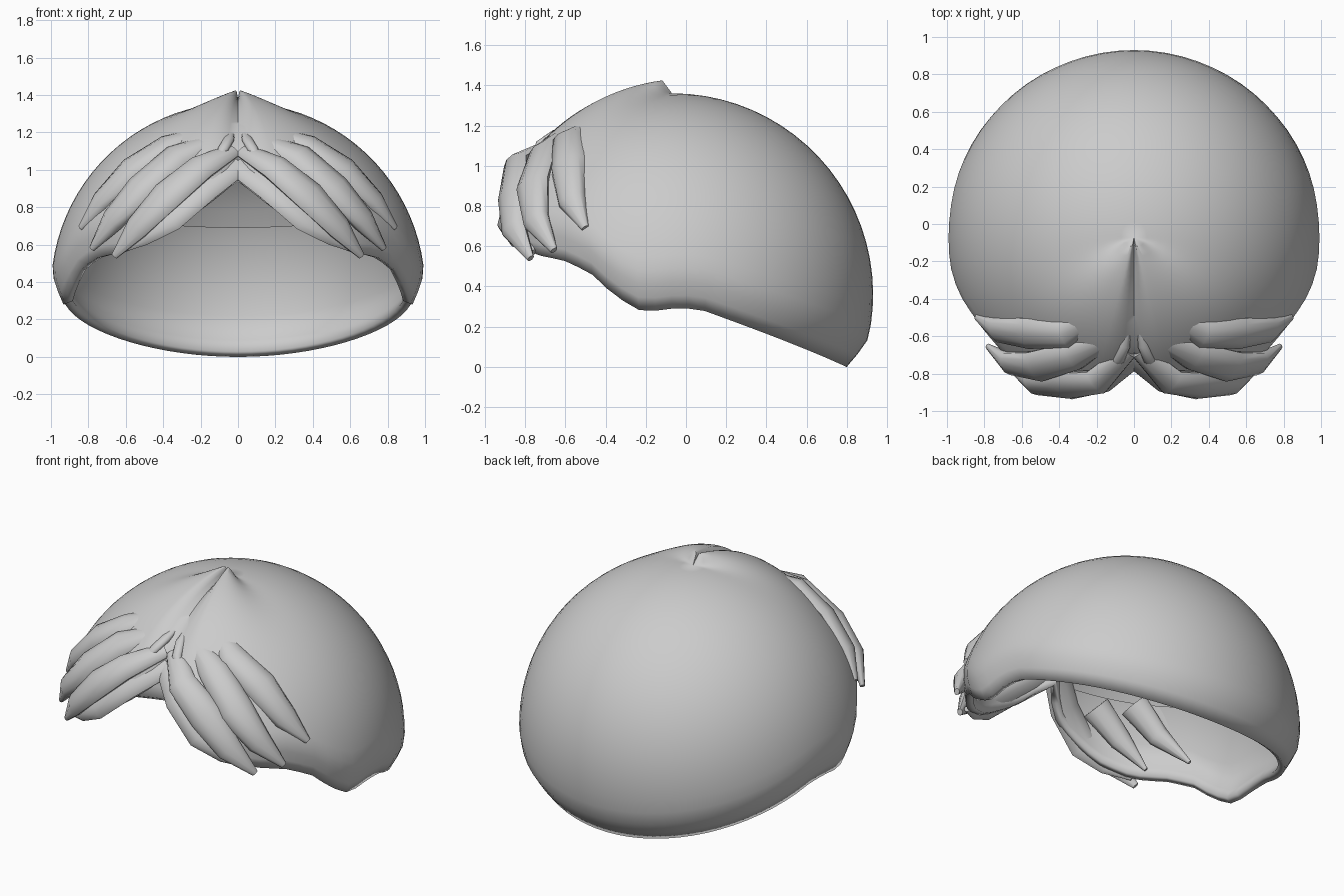
import bpy, bmesh
from math import sin, cos, pi, exp, acos, sqrt
from mathutils import Vector

cube = bpy.data.objects.get("Cube")
if cube:
    bpy.data.objects.remove(cube)

grey = bpy.data.materials.new("plain grey")
grey.use_nodes = True
GREY = (0.6, 0.6, 0.6, 1)
grey.diffuse_color = GREY
grey.node_tree.nodes["Principled BSDF"].inputs["Base Color"].default_value = GREY

CENTRE = Vector((0, -0.07, 0.36))

# Hairline height by angle from the front (0) to the side; the back is a slope
HAIRLINE = [(0, .95), (.2, .81), (.5, .64), (.73, .56), (.95, .53), (1.12, .47),
            (1.27, .35), (1.42, .27), (1.55, .29), (1.71, .29)]


def hairline(a):
    for (a0, z0), (a1, z1) in zip(HAIRLINE, HAIRLINE[1:]):
        if a <= a1:
            return z0 + (z1 - z0) * (a - a0) / (a1 - a0)
    return .337 * (1 + cos(a))


def finish(name, bm, angle=0.9):
    bmesh.ops.recalc_face_normals(bm, faces=bm.faces)
    mesh = bpy.data.meshes.new(name)
    bm.to_mesh(mesh)
    bm.free()
    mesh.materials.append(grey)
    ob = bpy.data.objects.new(name, mesh)
    bpy.context.collection.objects.link(ob)
    bpy.ops.object.select_all(action='DESELECT')
    ob.select_set(True)
    bpy.context.view_layer.objects.active = ob
    bpy.ops.object.shade_smooth_by_angle(angle=angle)
    return ob


def dome(name, edge, radius, segments=72, rings=24):
    """Open dome whose lower edge follows edge(angle)."""
    bm = bmesh.new()
    pole = bm.verts.new(CENTRE + Vector((0, 0, radius(0, 0, 1))))
    columns = []
    for i in range(segments):
        turn = 2 * pi * i / segments
        a = min(turn, 2 * pi - turn)
        end = acos((edge(a) - CENTRE.z) / radius(a, 1, 0))
        column = []
        for j in range(1, rings + 1):
            th = end * j / rings
            r = radius(a, th, end - th)
            column.append(bm.verts.new(CENTRE + r * Vector(
                (sin(th) * sin(turn), -sin(th) * cos(turn), cos(th)))))
        columns.append(column)
    for i, c in enumerate(columns):
        n = columns[(i + 1) % segments]
        bm.faces.new((pole, c[0], n[0]))
        for j in range(rings - 1):
            bm.faces.new((c[j], c[j + 1], n[j + 1], n[j]))
    return finish(name, bm)


# Main cap: swelling either side of the parting, edge tapering inward
def cap_radius(a, th, to_edge):
    curl = .06 * max(0, 1 - to_edge / .17)
    swell = .07 * max(0, 1 - th / .8) * exp(-(a / .95) ** 4) if th > 0 else 0
    groove = .045 * exp(-(a / .11) ** 2) if th > 0 else 0
    return 1 - curl + swell - groove


cap = dome("hair_cap", hairline, cap_radius)
shell = cap.modifiers.new("thickness", 'SOLIDIFY')
shell.thickness = .045
shell.offset = -1

# Lining inside the crown
dome("inner_lining", lambda a: .69 + .3 * (1 + cos(a)) / 2,
     lambda a, th, d: .935, rings=12)


def lock(name, path, sides=10):
    """Tapered flat lock; path holds x, z, distance from centre, width, depth."""
    pts = []
    for x, z, r, w, d in path:
        y = -sqrt(r * r - x * x - (z - CENTRE.z) ** 2)
        pts.append(Vector((x, y + CENTRE.y, z)))
    for side, label in ((1, "left"), (-1, "right")):
        bm = bmesh.new()
        rings = []
        for i, p in enumerate(pts):
            along = (pts[min(i + 1, len(pts) - 1)] - pts[max(i - 1, 0)]).normalized()
            across = along.cross(p - CENTRE).normalized()
            out = across.cross(along)
            ring = []
            for k in range(sides):
                t = 2 * pi * k / sides
                v = p + across * cos(t) * path[i][3] + out * sin(t) * path[i][4]
                ring.append(bm.verts.new((v.x * side, v.y, v.z)))
            rings.append(ring)
        for r0, r1 in zip(rings, rings[1:]):
            for k in range(sides):
                m = (k + 1) % sides
                bm.faces.new((r0[k], r0[m], r1[m], r1[k]))
        bm.faces.new(rings[0])
        bm.faces.new(rings[-1])
        finish(label + "_" + name, bm)


# Fringe locks sweeping down and outward from the parting
lock("upper_lock", [(.22, 1.19, .96, .05, .03), (.37, 1.13, 1.0, .085, .05),
                    (.57, 1.0, 1.0, .095, .055), (.73, .83, 1.0, .075, .05),
                    (.84, .69, 1.0, .02, .015)])
lock("middle_lock", [(.12, 1.16, .97, .05, .03), (.33, 1.07, 1.01, .09, .05),
                     (.52, .9, 1.02, .1, .055), (.67, .73, 1.02, .075, .05),
                     (.78, .58, 1.0, .02, .015)])
lock("lower_lock", [(.03, 1.1, .96, .05, .03), (.2, 1.01, 1.03, .085, .05),
                    (.38, .86, 1.01, .1, .05), (.54, .69, 1.01, .075, .045),
                    (.66, .54, .98, .02, .015)])
lock("brow_lock", [(.0, 1.03, .92, .08, .03), (.18, .9, .955, .09, .045),
                   (.36, .74, .965, .085, .04), (.5, .65, .96, .06, .03),
                   (.62, .57, .95, .015, .015)])

# Short tips hanging on the inner side of the fringe
lock("inner_upper_tip", [(.5, .94, .93, .085, .05), (.65, .77, .91, .065, .045),
                         (.78, .59, .89, .012, .012)])
lock("inner_lower_tip", [(.33, .92, .93, .085, .05), (.5, .76, .91, .065, .045),
                         (.63, .58, .88, .012, .012)])

# Small tuft where the locks meet
lock("parting_tuft", [(.03, 1.2, .97, .012, .012), (.05, 1.16, .99, .03, .02),
                      (.08, 1.11, 1.0, .03, .02), (.12, 1.05, .98, .012, .012)])
